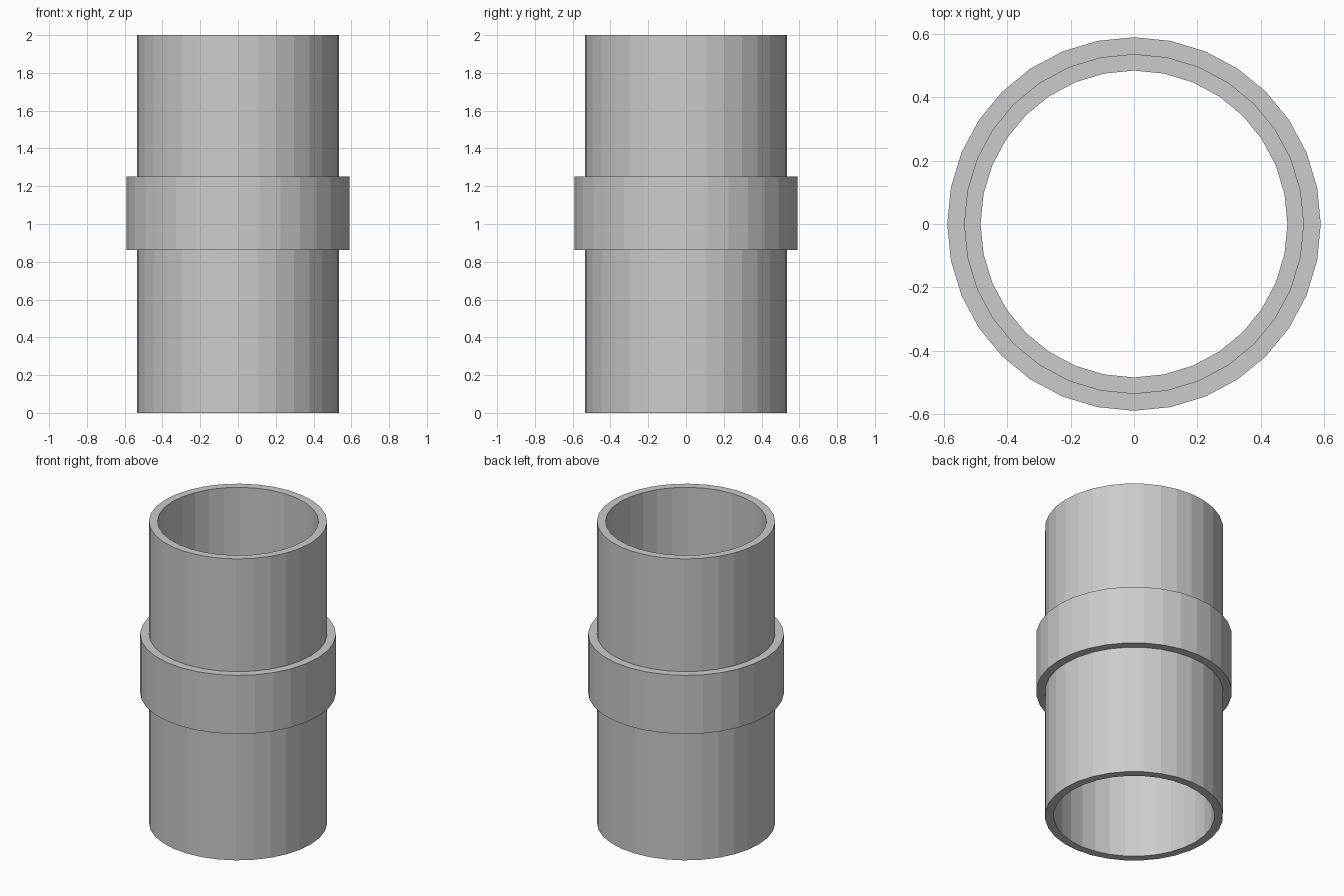
import bpy, bmesh
from math import cos, sin, tau

if "Cube" in bpy.data.objects:
    bpy.data.objects.remove(bpy.data.objects["Cube"])

SIDES = 32


def lathe(name, profile):
    """Revolve a closed (radius, z) profile into a flat-faceted solid."""
    bm = bmesh.new()
    rings = [[bm.verts.new((r * cos(tau * i / SIDES), r * sin(tau * i / SIDES), z))
              for i in range(SIDES)] for r, z in profile]
    for k, ring in enumerate(rings):
        nxt = rings[(k + 1) % len(rings)]
        for i in range(SIDES):
            j = (i + 1) % SIDES
            bm.faces.new((ring[i], ring[j], nxt[j], nxt[i]))
    bmesh.ops.recalc_face_normals(bm, faces=bm.faces)
    mesh = bpy.data.meshes.new(name)
    bm.to_mesh(mesh)
    bm.free()
    obj = bpy.data.objects.new(name, mesh)
    bpy.context.collection.objects.link(obj)
    return obj


# Open pipe with a raised collar around its middle
BORE, PIPE, COLLAR = 0.484, 0.536, 0.589
lathe("collared_pipe", [
    (BORE, 0), (PIPE, 0),
    (PIPE, 0.863), (COLLAR, 0.863),
    (COLLAR, 1.252), (PIPE, 1.252),
    (PIPE, 2), (BORE, 2),
])
